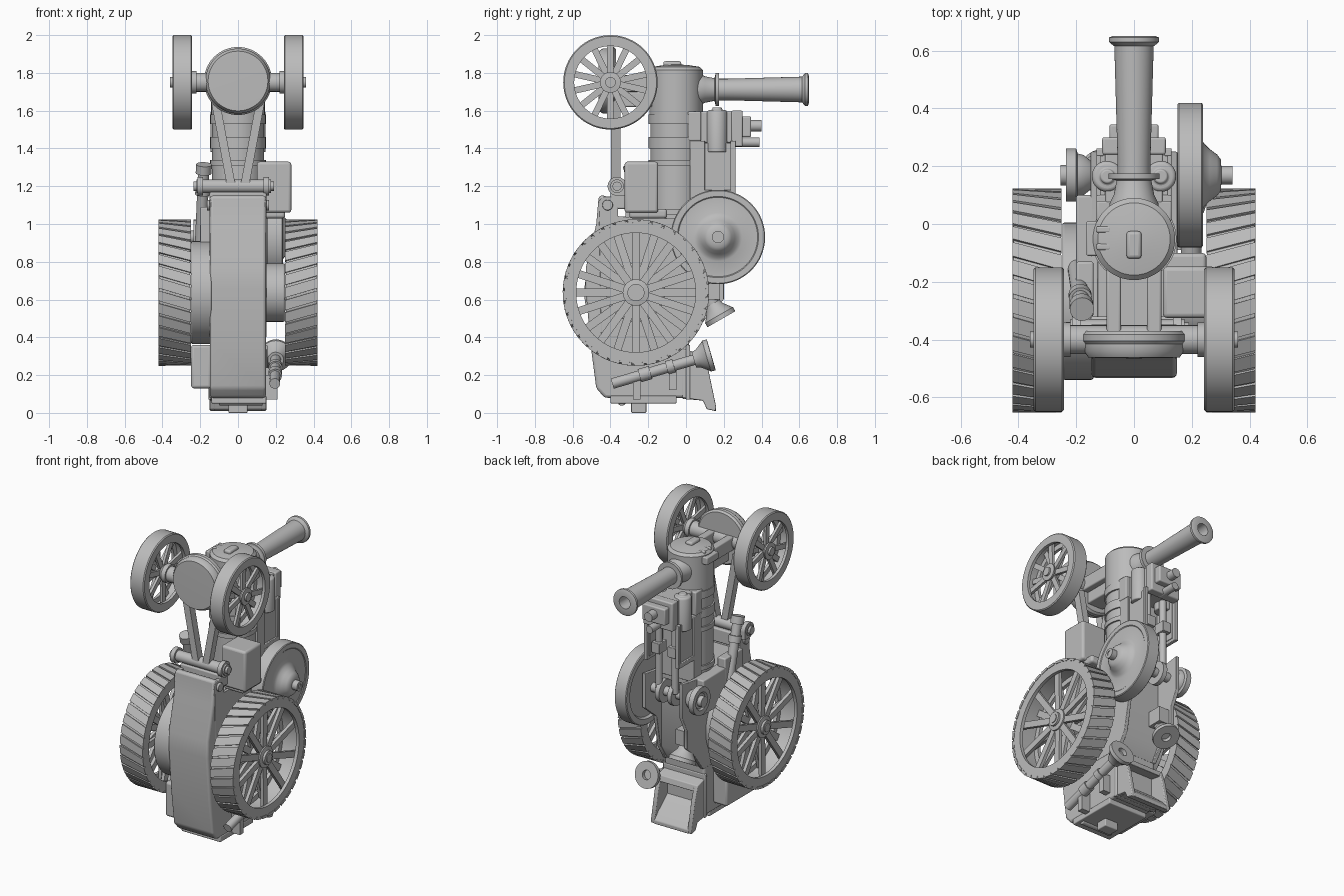
import bpy, bmesh, math
from mathutils import Matrix, Vector

if "Cube" in bpy.data.objects:
    bpy.data.objects.remove(bpy.data.objects["Cube"])

grey = bpy.data.materials.new("plain grey")
grey.use_nodes = True
grey.diffuse_color = (0.5, 0.5, 0.5, 1)
grey.node_tree.nodes["Principled BSDF"].inputs["Base Color"].default_value = (0.5, 0.5, 0.5, 1)
X, Y, Z = Vector((1, 0, 0)), Vector((0, 1, 0)), Vector((0, 0, 1))
parts = []


def part(name, *pieces, bevel=0):
    """Merge pieces (function, arguments...) into one named object."""
    bm = bmesh.new()
    for fn, *args in pieces:
        fn(bm, *args)
    bmesh.ops.recalc_face_normals(bm, faces=bm.faces)
    mesh = bpy.data.meshes.new(name)
    bm.to_mesh(mesh)
    bm.free()
    mesh.materials.append(grey)
    ob = bpy.data.objects.new(name, mesh)
    bpy.context.collection.objects.link(ob)
    if bevel:
        mod = ob.modifiers.new("Bevel", 'BEVEL')
        mod.width, mod.segments = bevel, 3
        mod.limit_method, mod.angle_limit = 'ANGLE', 0.6
    parts.append(ob)


def box(bm, x0, x1, y0, y1, z0, z1):
    m = Matrix.Translation(((x0 + x1) / 2, (y0 + y1) / 2, (z0 + z1) / 2))
    bmesh.ops.create_cube(bm, size=1, matrix=m @ Matrix.Diagonal((x1 - x0, y1 - y0, z1 - z0, 1)))


def lathe(bm, origin, axis, profile, closed=False, steps=48):
    """Spin (radius, distance along axis) points around the axis."""
    m = Matrix.Translation(origin) @ Z.rotation_difference(Vector(axis)).to_matrix().to_4x4()
    vs = [bm.verts.new((r, 0, t)) for r, t in profile]
    es = [bm.edges.new(p) for p in zip(vs, vs[1:])]
    if closed:
        es.append(bm.edges.new((vs[-1], vs[0])))
    bmesh.ops.spin(bm, geom=vs + es, cent=(0, 0, 0), axis=(0, 0, 1),
                   angle=math.tau, steps=steps, use_duplicate=False)
    allv, todo = set(vs), list(vs)
    while todo:
        for e in todo.pop().link_edges:
            for v in e.verts:
                if v not in allv:
                    allv.add(v)
                    todo.append(v)
    allv = list(allv)
    bmesh.ops.transform(bm, matrix=m, verts=allv)
    bmesh.ops.remove_doubles(bm, verts=allv, dist=1e-5)


def rod(bm, a, b, r, steps=24):
    d = Vector(b) - Vector(a)
    lathe(bm, a, d.normalized(), [(0, 0), (r, 0), (r, d.length), (0, d.length)], False, steps)


def prism(bm, profile, x0, x1):
    """Extrude a (y, z) outline from x0 to x1."""
    f = bm.faces.new([bm.verts.new((x0, y, z)) for y, z in profile])
    out = bmesh.ops.extrude_face_region(bm, geom=[f])
    bmesh.ops.translate(bm, vec=(x1 - x0, 0, 0),
                        verts=[v for v in out["geom"] if isinstance(v, bmesh.types.BMVert)])


def bar(bm, a, b, w, t):
    """Rectangular bar from a to b, t thick along y."""
    a, b = Vector(a), Vector(b)
    d = (b - a).normalized()
    m = Matrix((Y.cross(d).normalized(), Y, d)).transposed().to_4x4()
    m.translation = (a + b) / 2
    bmesh.ops.create_cube(bm, size=1, matrix=m @ Matrix.Diagonal((w, t, (b - a).length, 1)))


def hexa(bm, vs):
    """Six faces over two rings of four corners."""
    for f in ((0, 1, 2, 3), (4, 5, 6, 7), (0, 1, 5, 4), (1, 2, 6, 5), (2, 3, 7, 6), (3, 0, 4, 7)):
        bm.faces.new([vs[k] for k in f])


def spokes(bm, c, n, r0, r1, xa, xb, w, t, phase):
    """Ring of flat spokes, leaning from xa at the hub to xb at the rim."""
    for i in range(n):
        rot = Matrix.Translation(c) @ Matrix.Rotation(math.tau * (i + phase) / n, 4, 'X')
        hexa(bm, [bm.verts.new(rot @ Vector((x + sx * t / 2, sy * w / 2, r)))
                  for x, r in ((xa, r0), (xb, r1)) for sx, sy in ((-1, -1), (1, -1), (1, 1), (-1, 1))])


def strakes(bm, c, n, r, x0, x1, skew):
    """Slanted raised treads around a wheel."""
    w = math.tau / n * 0.4
    for i in range(n):
        a = math.tau * i / n
        hexa(bm, [bm.verts.new(Vector(c) + Vector((x, rr * math.sin(b), rr * math.cos(b))))
                  for rr in (r - 0.017, r)
                  for x, b in ((x0, a - w), (x0, a + w), (x1, a + w + skew), (x1, a - w + skew))])


# Wheels
for s, side in ((1, "left"), (-1, "right")):
    c = (0, -0.265, 0.637)
    part("rear_wheel_" + side,
         (lathe, c, X * s, [(.379, .253), (.379, .417), (.316, .417), (.316, .395), (.35, .395),
                            (.35, .275), (.316, .275), (.316, .253)], True, 72),
         (strakes, c, 36, .388, s * .25, s * .42, .13),
         (spokes, c, 10, .05, .352, s * .375, s * .38, .042, .022, 0),
         (spokes, c, 10, .05, .352, s * .3, s * .29, .042, .022, .5),
         (lathe, c, X * s, [(0, .22), (.06, .22), (.06, .28), (.05, .3), (.05, .36), (.07, .365), (.07, .395),
                            (.045, .4), (.045, .415), (.028, .415), (.028, .42), (0, .42)]))
    c = (0, -0.4, 1.75)
    part("front_wheel_" + side,
         (lathe, c, X * s, [(.244, .243), (.25, .249), (.25, .341), (.244, .347), (.192, .347), (.192, .328),
                            (.225, .328), (.225, .263), (.192, .263), (.192, .243)], True, 64),
         (spokes, c, 7, .04, .228, s * .315, s * .32, .034, .018, 0),
         (spokes, c, 7, .04, .228, s * .28, s * .275, .034, .018, .5),
         (lathe, c, X * s, [(0, .22), (.06, .22), (.06, .25), (.045, .27), (.045, .33), (.055, .335),
                            (.055, .345), (.028, .348), (.028, .36), (0, .36)]))

# Axles and drive drums
part("front_axle", (rod, (-.25, -.4, 1.75), (.25, -.4, 1.75), .05))
part("rear_axle", (rod, (-.3, -.265, .637), (.3, -.265, .637), .05))
part("gear_drum", (rod, (-.248, -.267, .637), (-.14, -.267, .637), .272, 64), bevel=.008)
part("axle_drum", (rod, (.14, -.267, .637), (.248, -.267, .637), .155, 48), bevel=.008)

# Turntable and its bracket
part("turntable", (lathe, (0, -.37, 1.757), -Y, [(0, 0), (.168, 0), (.18, .012), (.18, .035), (.172, .045),
                                               (.172, .07), (.158, .092), (0, .095)], False, 64))
part("turntable_bracket", *[(box, *sorted((s * .045, s * .095)), -.38, -.13, 1.7, 1.79) for s in (1, -1)],
     (box, -.06, .06, -.37, -.15, 1.62, 1.7), bevel=.008)

# Boiler, bands and smokebox
cen = (0, -.052, 0)
bands = []
for z, h in ((1.05, .03), (1.31, .03), (1.4, .06), (1.53, .05)):
    bands.append((lathe, cen, Z, [(.13, z), (.147, z), (.147, z + h), (.13, z + h)], True))
part("boiler", (rod, (0, -.052, .9), (0, -.052, 1.6), .137, 48), *bands)
part("smokebox", (lathe, cen, Z, [(0, 1.57), (.142, 1.57), (.142, 1.815), (.125, 1.832), (.06, 1.842), (0, 1.845)]))
part("smokebox_handle", (box, -.026, .026, -.12, -.025, 1.83, 1.862), bevel=.012)
part("smokebox_hinge", (box, -.165, -.12, -.11, .01, 1.76, 1.81),
     *[(box, -.13, -.08, y, y + .022, 1.8, 1.838) for y in (-.09, -.03)], bevel=.006)

# Chimney
part("chimney", (lathe, (0, 0, 1.712), Y, [(0, 0), (.085, 0), (.085, .07), (.07, .1), (.06, .15), (.076, .155),
                                          (.076, .172), (.057, .175), (.057, .22), (.068, .615), (.075, .62),
                                          (.087, .63), (.087, .645), (.075, .65), (.04, .65), (.035, .5), (0, .5)]))
part("chimney_collar", (lathe, (0, .165, 1.712), Y, [(.05, -.01), (.088, -.01), (.088, .01), (.05, .01)], True))

# Steam cylinders and motion
part("cylinder_block", (box, -.13, .13, .01, .08, 1.44, 1.595), (box, -.1, .1, .072, .248, 1.43, 1.595),
     *[(lathe, (s * .092, .165, 0), Z, [(0, 1.38), (.054, 1.38), (.054, 1.59), (.048, 1.602), (.025, 1.605),
                                        (.025, 1.618), (0, 1.618)]) for s in (1, -1)], bevel=.008)
part("valve_chest", (box, -.11, .11, .24, .3, 1.41, 1.6), (box, -.085, .085, .29, .345, 1.46, 1.57), bevel=.008)
part("safety_valve", (rod, (0, .34, 1.52), (0, .4, 1.52), .03), (rod, (0, .25, 1.432), (0, .39, 1.432), .025))
motion = []
for s in (1, -1):
    lo, hi = sorted((s * .105, s * .13))
    motion += [(box, lo, hi, .07, .095, 1.15, 1.44), (box, lo, hi, .235, .262, 1.15, 1.44),
               (box, lo, hi, .07, .262, 1.15, 1.18), (box, *sorted((s * .1, s * .118)), .09, .24, 1.17, 1.43),
               (rod, (s * .06, .2, .95), (s * .06, .2, 1.43), .022),
               (box, s * .06 - .03, s * .06 + .03, .16, .24, 1.2, 1.27)]
part("slide_bars", *motion, (box, -.13, .13, .02, .1, 1.0, 1.44), bevel=.004)

# Flywheel, crankshaft and pinion
c = (0, .169, .931)
part("flywheel", (lathe, c, X, [(0, .165), (.2, .165), (.21, .15), (.245, .15), (.25, .155), (.25, .234), (.245, .238),
                               (.215, .238), (.21, .234), (.128, .234), (.11, .242), (.09, .262), (.072, .287),
                               (.055, .3), (.032, .302), (.032, .34), (.016, .34), (.016, .335), (0, .335)], False, 64))
part("crankshaft", (rod, (-.25, *c[1:]), (.2, *c[1:]), .03), (rod, (-.06, *c[1:]), (-.03, *c[1:]), .075),
     (rod, (.03, *c[1:]), (.06, *c[1:]), .075))
part("pinion", (lathe, c, -X, [(0, .15), (.05, .15), (.07, .175), (.075, .195), (.092, .2), (.092, .235), (.06, .235),
                              (.05, .225), (.035, .225), (.035, .255), (0, .255)]))

# Hornplates and firebox
front = [(.03, .4), (-.45, .4), (-.462, 1.12), (-.44, 1.145), (-.385, 1.145), (-.36, 1.12), (-.36, 1.04),
         (-.1, 1.03), (.12, 1.03), (.25, 1.05), (.25, .82)]
part("hornplate_left", (prism, front + [(.13, .72), (.09, .5)], .125, .15),
     (rod, (.14, -.415, 1.1), (.165, -.415, 1.1), .028), bevel=.004)
part("hornplate_right", (prism, front + [(.2, .72), (.2, .6), (.12, .52)], -.15, -.125),
     (rod, (-.165, -.415, 1.1), (-.14, -.415, 1.1), .028), bevel=.004)
part("firebox", (prism, [(-.42, 1.02), (.08, 1.02), (.08, .5), (.02, .4), (-.42, .4)], -.13, .13))
part("gear_guard", (box, -.2, -.14, -.32, -.13, .8, 1.09), (box, -.2, -.14, -.14, .1, .8, 1.03), bevel=.008)

# Rear tender body and its open scoop
part("tender", (prism, [(-.42, 1.15), (-.462, 1.15), (-.475, 1.0), (-.53, .77), (-.532, .66), (-.505, .36),
                        (-.475, .13), (-.43, .08), (.0, .08), (.02, .42), (-.4, .42)], -.148, .148), bevel=.015)
cheek = [(-.02, .34), (.09, .31), (.12, .22), (.16, .03), (.155, .01), (.11, .02), (.09, .065), (-.02, .08)]
part("scoop", *[(prism, cheek, *sorted((s * .122, s * .15))) for s in (1, -1)],
     (prism, [(-.02, .075), (.09, .065), (.11, .02), (.16, .01), (.16, .035), (.12, .08), (-.02, .2)], -.13, .13),
     (prism, [(-.02, .34), (.09, .31), (.1, .27), (-.02, .29)], -.13, .13),
     (box, -.156, .156, 0, .022, .07, .36), bevel=.005)
part("tender_base", (box, -.14, .15, -.4, -.05, .05, .09), (box, -.05, .05, -.29, -.21, 0, .09),
     (rod, (-.1, -.34, .06), (.13, -.34, .06), .022), bevel=.006)
part("tool_box", (box, -.248, -.14, -.42, -.08, .13, .36), bevel=.015)

# Side water box
part("side_box", (box, .1, .282, -.325, -.147, 1.06, 1.33), (box, .1, .25, -.3, -.1, 1.03, 1.08), bevel=.015)

# Steering roller, chains and shaft
part("steering_roller", (rod, (-.22, -.365, 1.2), (.175, -.365, 1.2), .036),
     *[(rod, (x, -.365, 1.2), (x + .03, -.365, 1.2), .05) for x in (-.215, .135)],
     *[(box, x, x + .03, -.37, -.315, 1.15, 1.2) for x in (-.215, .135)],
     (rod, (.17, -.365, 1.2), (.19, -.365, 1.2), .024), (rod, (-.235, -.365, 1.2), (-.2, -.365, 1.2), .026))
part("roller_bracket", (box, -.15, .15, -.4, -.32, 1.08, 1.17), bevel=.008)
part("steering_chains", *[(bar, (s * .035, -.372, 1.2), (s * .125, -.372, 1.68), .045, .05) for s in (1, -1)])
a, b = Vector((-.18, -.295, 1.315)), Vector((-.2, -.15, .85))
part("steering_shaft", (rod, a, b, .03), (rod, a, a.lerp(b, .1), .042), (rod, a.lerp(b, .25), a.lerp(b, .34), .04))

# Side lever with cup, and second cup on a bracket
a, b = Vector((.195, -.39, .155)), Vector((.2, .09, .295))
cup = [(0, -.05), (.042, -.05), (.05, -.025), (.08, .015), (.085, .02), (.085, .045), (.03, .045), (.03, .02), (0, .02)]
part("side_lever", (rod, a, b, .028), (rod, a.lerp(b, .3), a.lerp(b, .42), .036),
     (rod, a.lerp(b, .6), a.lerp(b, .68), .036), (lathe, b, (b - a).normalized(), cup),
     (box, .14, .21, -.28, -.24, .07, .2), (box, .14, .2, -.09, -.05, .12, .24))
part("rear_cup", (rod, (-.1, .09, .67), (-.1, .165, .53), .035),
     (lathe, (-.1, .165, .535), Vector((0, .5, -.87)), cup), (box, -.14, -.05, .06, .18, .6, .7))

# Smooth round surfaces, keep edges sharp
bpy.ops.object.select_all(action='DESELECT')
for ob in parts:
    ob.select_set(True)
bpy.context.view_layer.objects.active = parts[0]
bpy.ops.object.shade_smooth_by_angle(angle=math.radians(35))
